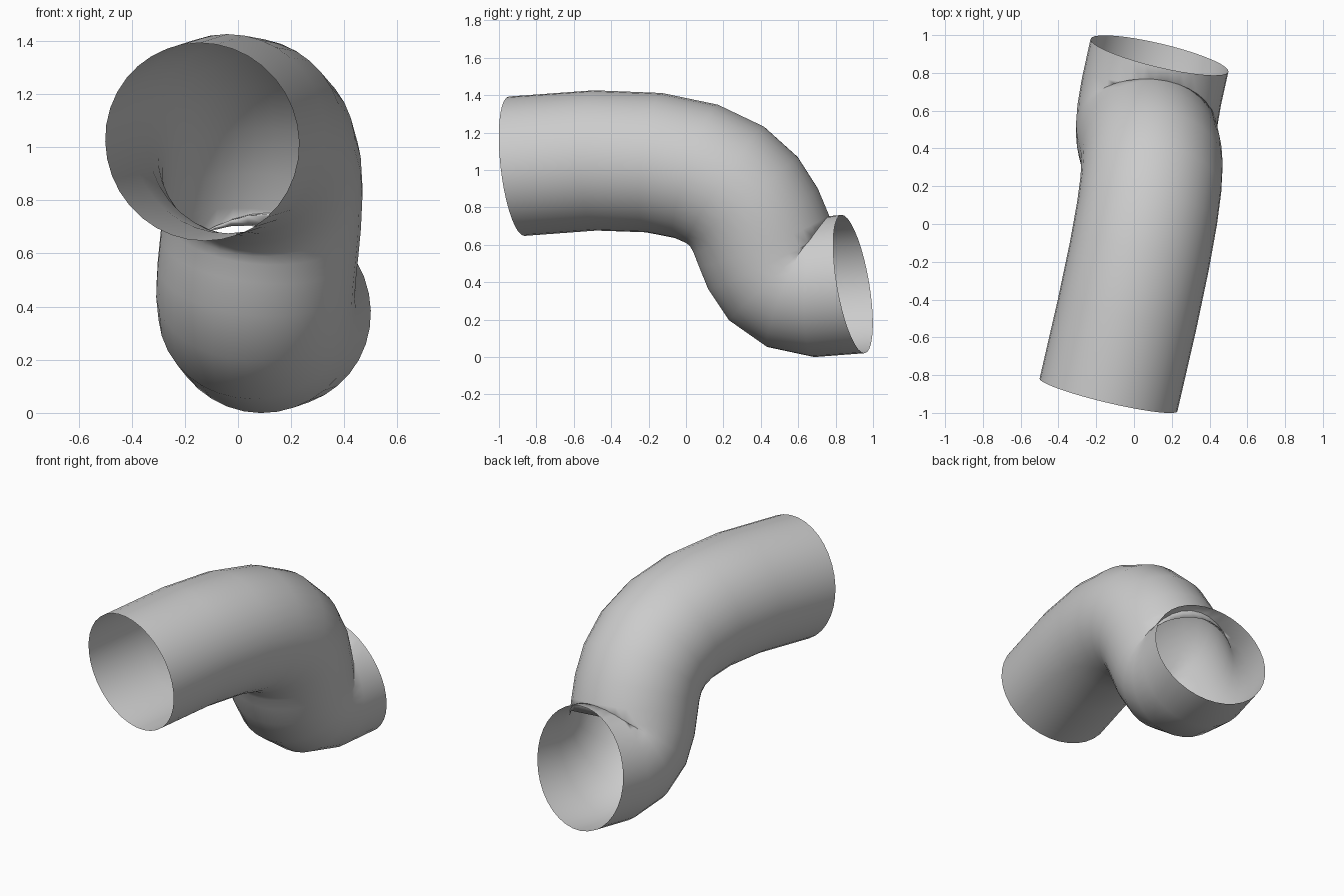
import bpy

if "Cube" in bpy.data.objects:
    bpy.data.objects.remove(bpy.data.objects["Cube"])

# Path of the bent pipe: one Bezier segment with long handles
start, start_handle = (-0.135, -0.905, 1.02), (0.32, 1.005, 1.24)
end_handle, end = (-0.08, -0.007, 0.235), (0.135, 0.893, 0.39)


def mirrored(point, handle):
    return [2 * p - h for p, h in zip(point, handle)]


curve = bpy.data.curves.new("bent_pipe", 'CURVE')
curve.dimensions = '3D'
curve.resolution_u = 12
spline = curve.splines.new('BEZIER')
spline.bezier_points.add(1)
for bp in spline.bezier_points:
    bp.handle_left_type = bp.handle_right_type = 'FREE'
a, b = spline.bezier_points
a.co, a.handle_right, a.handle_left = start, start_handle, mirrored(start, start_handle)
b.co, b.handle_left, b.handle_right = end, end_handle, mirrored(end, end_handle)

# Round, open-ended cross-section
curve.bevel_depth = 0.375
curve.bevel_resolution = 16
curve.fill_mode = 'FULL'
curve.use_fill_caps = False

pipe = bpy.data.objects.new("bent_pipe", curve)
bpy.context.collection.objects.link(pipe)
bpy.context.view_layer.objects.active = pipe
pipe.select_set(True)
bpy.ops.object.convert(target='MESH')
bpy.ops.object.shade_smooth()
